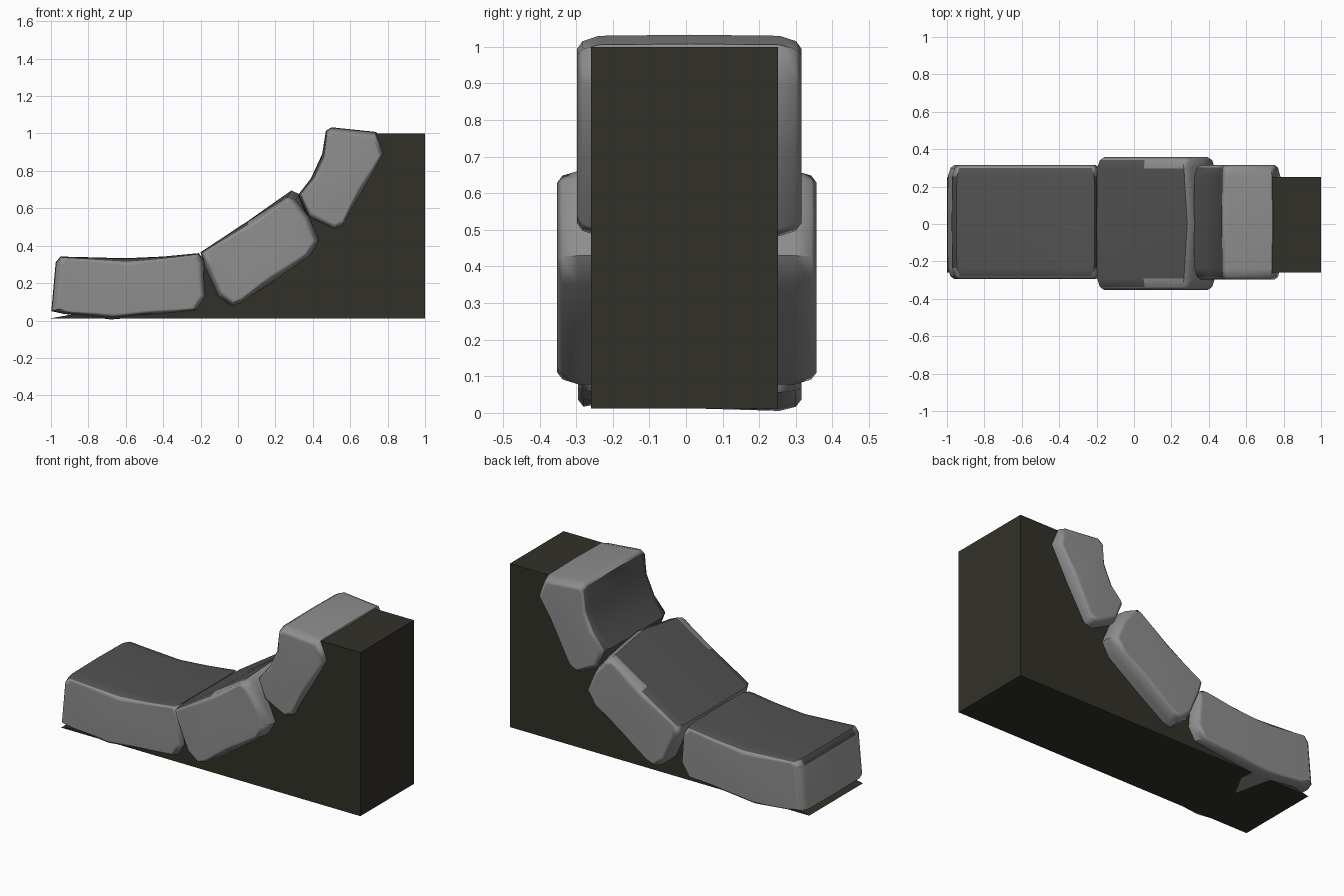
import bpy, bmesh, math
from mathutils import Vector

if "Cube" in bpy.data.objects:
    bpy.data.objects.remove(bpy.data.objects["Cube"])


def material(name, rgb):
    m = bpy.data.materials.new(name)
    m.diffuse_color = (*rgb, 1)
    m.use_nodes = True
    m.node_tree.nodes["Principled BSDF"].inputs["Base Color"].default_value = m.diffuse_color
    return m


DARK = material("dark_earth", (0.031, 0.030, 0.0215))
SIDE = material("stone_side_grey", (0.27, 0.27, 0.27))
TOP = material("worn_stone_top_grey", (0.085, 0.085, 0.085))
END = material("pale_stone_end_grey", (0.34, 0.34, 0.34))


def loft(name, rings, mats):
    """Skin a list of equal-length rings and cap both ends."""
    bm = bmesh.new()
    loops = [[bm.verts.new(p) for p in ring] for ring in rings]
    n = len(loops[0])
    for a, b in zip(loops, loops[1:]):
        for i in range(n):
            j = (i + 1) % n
            bm.faces.new((a[i], a[j], b[j], b[i]))
    bm.faces.new(loops[0])
    bm.faces.new(loops[-1])
    bmesh.ops.recalc_face_normals(bm, faces=bm.faces)
    me = bpy.data.meshes.new(name)
    bm.to_mesh(me)
    bm.free()
    for m in mats:
        me.materials.append(m)
    ob = bpy.data.objects.new(name, me)
    bpy.context.collection.objects.link(ob)
    return ob


def stone(name, profile, y0, y1, up, limit, worn_above=9.0):
    """Rounded block: side profile in x-z, edges shrunk towards both flanks.
    Corners higher than worn_above are rounded off more."""
    cx = (min(p[0] for p in profile) + max(p[0] for p in profile)) / 2
    cz = (min(p[1] for p in profile) + max(p[1] for p in profile)) / 2

    def ring(y, inset):
        pts = []
        for x, z in profile:
            d = Vector((cx - x, cz - z)).normalized()
            d *= inset + (0.035 if z > worn_above and inset > 0 else 0)
            pts.append((x + d.x, y, z + d.y))
        return pts

    rings = [ring(y0, 0.04), ring(y0 + 0.015, 0.018), ring(y0 + 0.06, 0.003),
             ring((y0 + y1) / 2, 0),
             ring(y1 - 0.06, 0.003), ring(y1 - 0.015, 0.018), ring(y1, 0.04)]
    ob = loft(name, rings, [SIDE, TOP, END])
    # the worn tread is darker; flanks and their outer chamfers stay grey
    direction = Vector((up[0], 0, up[1])).normalized()
    for f in ob.data.polygons:
        inside = y0 + 0.014 < f.center.y < y1 - 0.014
        if inside and f.normal.dot(direction) > limit:
            f.material_index = 1
        elif inside and f.normal.x < -0.9 and f.center.x < -0.9:
            f.material_index = 2
    bpy.context.view_layer.objects.active = ob
    ob.select_set(True)
    bpy.ops.object.shade_smooth_by_angle(angle=math.radians(50))
    ob.select_set(False)
    # keep the broad faces flat, soften only the narrow edges
    wn = ob.modifiers.new("flat_faces", 'WEIGHTED_NORMAL')
    wn.keep_sharp = True
    return ob


# Earth core that carries the stones
core = [(-1, 0.012), (1, 0.012), (1, 1.0), (0.70, 1.0), (0.62, 0.85),
        (0.38, 0.58), (0.1, 0.42), (-0.17, 0.29), (-0.24, 0.10), (-0.9, 0.03)]
loft("earth_core", [[(x, y, z) for x, z in core] for y in (-0.26, 0.252)], [DARK])

# Three stones climbing to the right
lower = stone("lower_stone",
              [(-0.95, 0.342), (-0.60, 0.333), (-0.40, 0.342), (-0.21, 0.36),
               (-0.18, 0.32), (-0.165, 0.13), (-0.21, 0.055), (-0.45, 0.025),
               (-0.68, 0.001), (-0.93, 0.035), (-0.998, 0.05), (-0.975, 0.31)],
              -0.295, 0.315, (0, 1), 0.6)
# its lowest ridge tilts down towards the back
for v in lower.data.vertices:
    if v.co.z < 0.015:
        v.co.z += 0.04 * (0.3 - v.co.y)

middle = stone("middle_stone",
               [(-0.20, 0.365), (0.05, 0.53), (0.285, 0.695), (0.33, 0.675),
                (0.38, 0.56), (0.435, 0.43), (0.39, 0.35), (0.2, 0.215),
                (0.01, 0.09), (-0.04, 0.075), (-0.11, 0.13), (-0.18, 0.29)],
               -0.352, 0.357, (-0.56, 0.83), 0.6, 0.6)
# the broken upper corners show the lighter flank grey
for f in middle.data.polygons:
    if f.center.x > 0.1 and abs(f.center.y) > 0.27:
        f.material_index = 0

stone("upper_stone",
      [(0.47, 1.015), (0.50, 1.033), (0.74, 1.008), (0.785, 0.90), (0.68, 0.70),
       (0.56, 0.50), (0.51, 0.48), (0.37, 0.55), (0.32, 0.67), (0.39, 0.76),
       (0.45, 0.89)],
      -0.298, 0.316, (-0.97, 0.24), 0.75)
